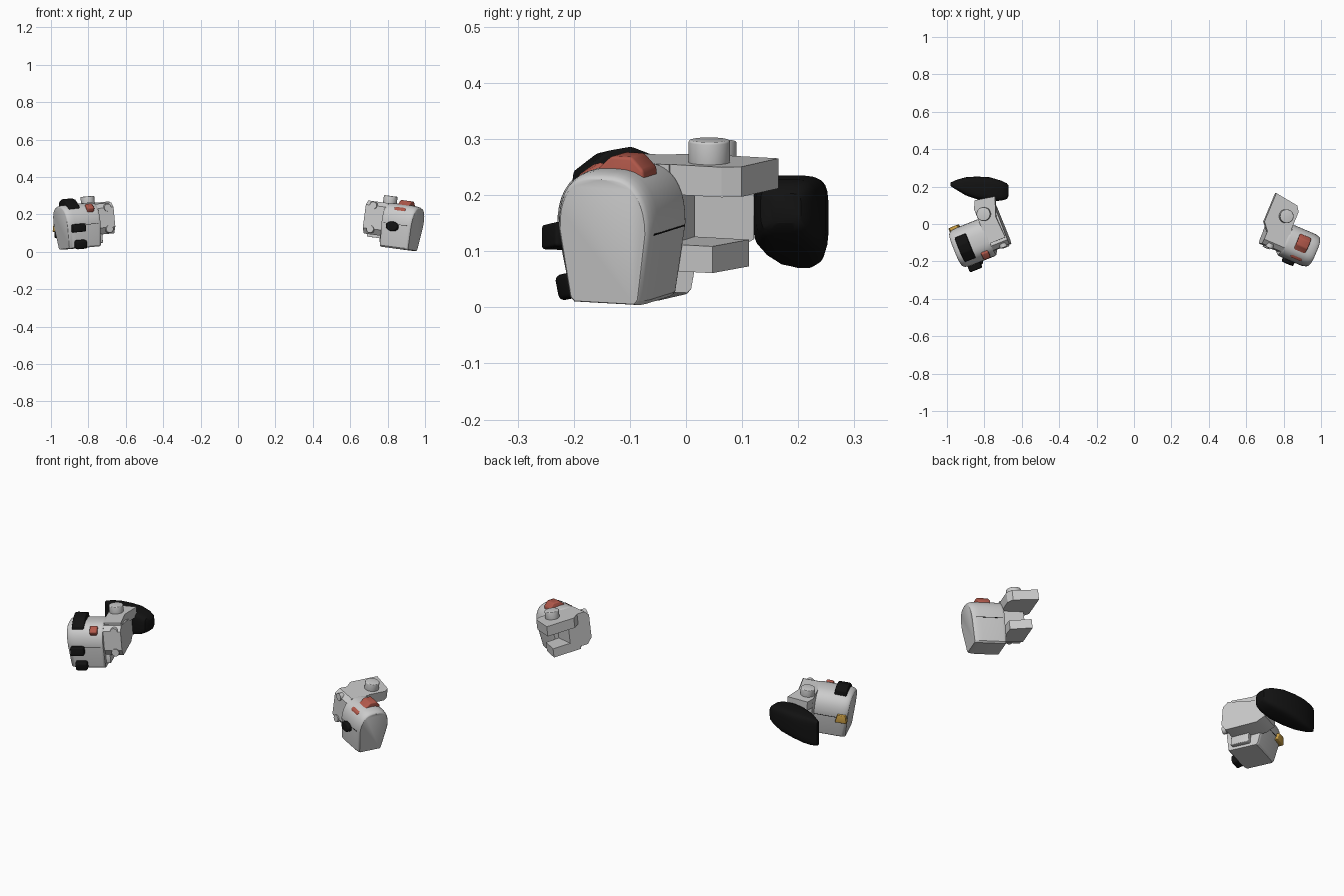
import bpy, bmesh
from math import radians, sin, cos, pi
from mathutils import Matrix, Vector

if "Cube" in bpy.data.objects:
    bpy.data.objects.remove(bpy.data.objects["Cube"])


def material(name, color):
    m = bpy.data.materials.new(name)
    m.diffuse_color = color
    m.use_nodes = True
    m.node_tree.nodes["Principled BSDF"].inputs["Base Color"].default_value = m.diffuse_color
    return m


BLACK = material("black", (0.006, 0.006, 0.006, 1))
RED = material("red", (0.45, 0.1, 0.07, 1))
AMBER = material("amber", (0.6, 0.35, 0.06, 1))


def finish(name, bm, M, mat=None, bevel=0, segments=3):
    bmesh.ops.recalc_face_normals(bm, faces=bm.faces)
    if bevel:
        edges = [e for e in bm.edges if len(e.link_faces) == 2 and e.calc_face_angle() > 0.4]
        bmesh.ops.bevel(bm, geom=edges, offset=bevel, segments=segments, affect='EDGES', profile=0.5)
    bm.transform(M)
    me = bpy.data.meshes.new(name)
    bm.to_mesh(me)
    bm.free()
    ob = bpy.data.objects.new(name, me)
    bpy.context.collection.objects.link(ob)
    if mat:
        me.materials.append(mat)
    bpy.ops.object.select_all(action='DESELECT')
    ob.select_set(True)
    bpy.context.view_layer.objects.active = ob
    bpy.ops.object.shade_smooth_by_angle(angle=radians(32))
    return ob


def loft(name, rings, M, mat=None, bevel=0, segments=3):
    bm = bmesh.new()
    vs = [[bm.verts.new(p) for p in r] for r in rings]
    n = len(vs[0])
    for a, b in zip(vs, vs[1:]):
        for i in range(n):
            bm.faces.new((a[i], a[(i + 1) % n], b[(i + 1) % n], b[i]))
    bm.faces.new(vs[0])
    bm.faces.new(vs[-1])
    return finish(name, bm, M, mat, bevel, segments)


def side_prism(name, pts, x0, x1, M, mat=None, bevel=0):
    """(y, z) profile extruded along x"""
    return loft(name, [[(x, y, z) for y, z in pts] for x in (x0, x1)], M, mat, bevel)


def plan_prism(name, pts, z0, z1, M, mat=None, bevel=0):
    """(x, y) outline extruded along z"""
    return loft(name, [[(x, y, z) for x, y in pts] for z in (z0, z1)], M, mat, bevel)


def disc(name, loc, r, depth, axis, M, mat=None, bevel=0, squash=1):
    bm = bmesh.new()
    bmesh.ops.create_cone(bm, cap_ends=True, segments=28, radius1=r, radius2=r, depth=depth)
    R = Matrix.Rotation(pi / 2, 4, 'X') if axis == 'Y' else Matrix()
    bm.transform(Matrix.Translation(loc) @ R @ Matrix.Diagonal((1, squash, 1, 1)))
    return finish(name, bm, M, mat, bevel)


def box(name, loc, size, M, mat=None, bevel=0, tilt=0):
    bm = bmesh.new()
    bmesh.ops.create_cube(bm, size=1)
    bm.transform(Matrix.Translation(loc) @ Matrix.Rotation(radians(tilt), 4, 'X') @ Matrix.Diagonal((*size, 1)))
    return finish(name, bm, M, mat, bevel)


def power(c, p):
    return abs(c) ** p * (1 if c >= 0 else -1)


def housing(side, s, half, width, foot, base, top, M):
    """Rounded shell: narrow foot, arched top; s is the outward direction in x"""
    prof = [(-foot + .008, base), (foot - .008, base), (foot, base + .008)]
    mid = .145
    for i in range(21):
        t = pi * i / 20
        prof.append((width * power(cos(t), .72), mid + (top - mid) * sin(t) ** .85))
    prof.append((-foot, base + .008))
    secs = [(-half, .965), (-half + .006, .99), (-half + .014, 1), (half - .04, 1), (half - .022, .985),
            (half - .009, .955), (half - .002, .92), (half, .89)]
    rings = []
    for u, k in secs:
        lean = .015 if u > 0 else 0
        rings.append([(s * (u - lean * (1 - z / top)), y * k, .13 + (z - .13) * (k if z > .13 else 1 - (1 - k) * .3))
                      for y, z in prof])
    loft(side + "_housing", rings, M)
    # seam between upper and lower shell
    box(side + "_seam", (-s * .008, 0, .141), (half * 2 - .04, width * 2 + .001, .0025), M, BLACK)


def place(x, y, yaw, roll, pitch):
    return (Matrix.Translation((x, y, .2)) @ Matrix.Rotation(radians(yaw), 4, 'Z') @ Matrix.Rotation(radians(roll), 4, 'Y')
            @ Matrix.Rotation(radians(pitch), 4, 'X') @ Matrix.Translation((0, 0, -.2)))


R = place(.89, -.117, -23, 7, -3)
L = place(-.869, -.103, 22, -5, -2)

# right cluster: housing, switch and button
housing("right", 1, .088, .092, .072, .012, .252, R)
side_prism("right_rocker_switch", [(-.078, .2), (-.076, .228), (-.03, .25), (-.005, .274), (.035, .274), (.058, .25), (.058, .2)],
           -.033, .033, R, RED, .006)
disc("right_round_button", (-.02, -.095, .128), .034, .034, 'Y', R, BLACK, .006, .75)
for i, x in enumerate((-.055, .055)):
    disc(f"right_switch_mark_{i}", (x, -.02, .245), .008, .006, 'Z', R)

# right clamp: open C bracket with two arms
side_prism("right_clamp", [(-.07, .1), (-.045, .07), (.06, .07), (.06, .248), (-.045, .248), (-.07, .225)], -.2, -.08, R)
plan_prism("right_upper_arm", [(-.235, .042), (-.2, .0), (-.085, .0), (-.085, .16), (-.105, .19), (-.235, .207)], .194, .248, R)
plan_prism("right_lower_arm", [(-.2, .0), (-.085, .0), (-.09, .14), (-.2, .165)], .056, .104, R)
disc("right_pivot_cap", (-.14, .113, .263), .037, .05, 'Z', R, None, .004)
for i, z in enumerate((.225, .098)):
    disc(f"right_clamp_bolt_{i}", (-.155, -.065, z), .02, .024, 'Y', R)

# left cluster: housing and controls
housing("left", -1, .097, .108, .085, .018, .256, L)
side_prism("left_top_rocker", [(-.085, .2), (-.08, .245), (-.035, .279), (.01, .288), (.058, .272), (.062, .2)],
           -.068, -.004, L, BLACK, .006)
box("left_slide_button", (-.036, -.113, .126), (.07, .052, .044), L, BLACK, .006)
box("left_lower_button", (-.025, -.095, .038), (.062, .046, .046), L, BLACK, .01, 12)
box("left_red_button", (.05, -.082, .222), (.04, .046, .044), L, RED, .008, 35)
side = [(-.093, .118), (-.03, .118), (-.04, .162), (-.083, .162)]
loft("left_amber_button", [[(x, y, z) for x, z in side] for y in (.09, .122)], L, AMBER, .004)

# left clamp: solid block with a top arm
side_prism("left_clamp", [(-.08, .115), (-.055, .08), (.12, .085), (.165, .11), (.165, .205), (-.055, .245), (-.08, .22)],
           .085, .19, L)
plan_prism("left_upper_arm", [(.085, -.04), (.185, -.04), (.178, .08), (.215, .184), (.105, .205), (.085, .16)], .2, .252, L)
disc("left_pivot_cap", (.125, .118, .265), .037, .05, 'Z', L, None, .004)
for i, z in enumerate((.22, .105)):
    disc(f"left_clamp_bolt_{i}", (.155, -.075, z), .02, .022, 'Y', L)

# left black guard behind the clamp: x, y range, z range
rings = []
for x, y0, y1, z0, z1 in [(-.98, .202, .222, .075, .21), (-.95, .183, .236, .07, .22), (-.9, .153, .25, .074, .228),
                          (-.84, .132, .254, .086, .233), (-.77, .12, .25, .1, .235), (-.71, .125, .232, .118, .228),
                          (-.68, .133, .218, .135, .216), (-.67, .15, .205, .15, .203)]:
    rings.append([(x, (y0 + y1) / 2 + (y1 - y0) / 2 * power(cos(t), .45), (z0 + z1) / 2 + (z1 - z0) / 2 * power(sin(t), .45))
                  for t in [2 * pi * (i + .5) / 24 for i in range(24)]])
loft("left_guard", rings, Matrix(), BLACK)

# small steps on the housings' undersides beside the clamps
box("left_lower_step", (.105, -.01, .06), (.03, .1, .05), L, None, .004)
box("right_lower_step", (-.09, -.01, .06), (.02, .1, .05), R, None, .004)
